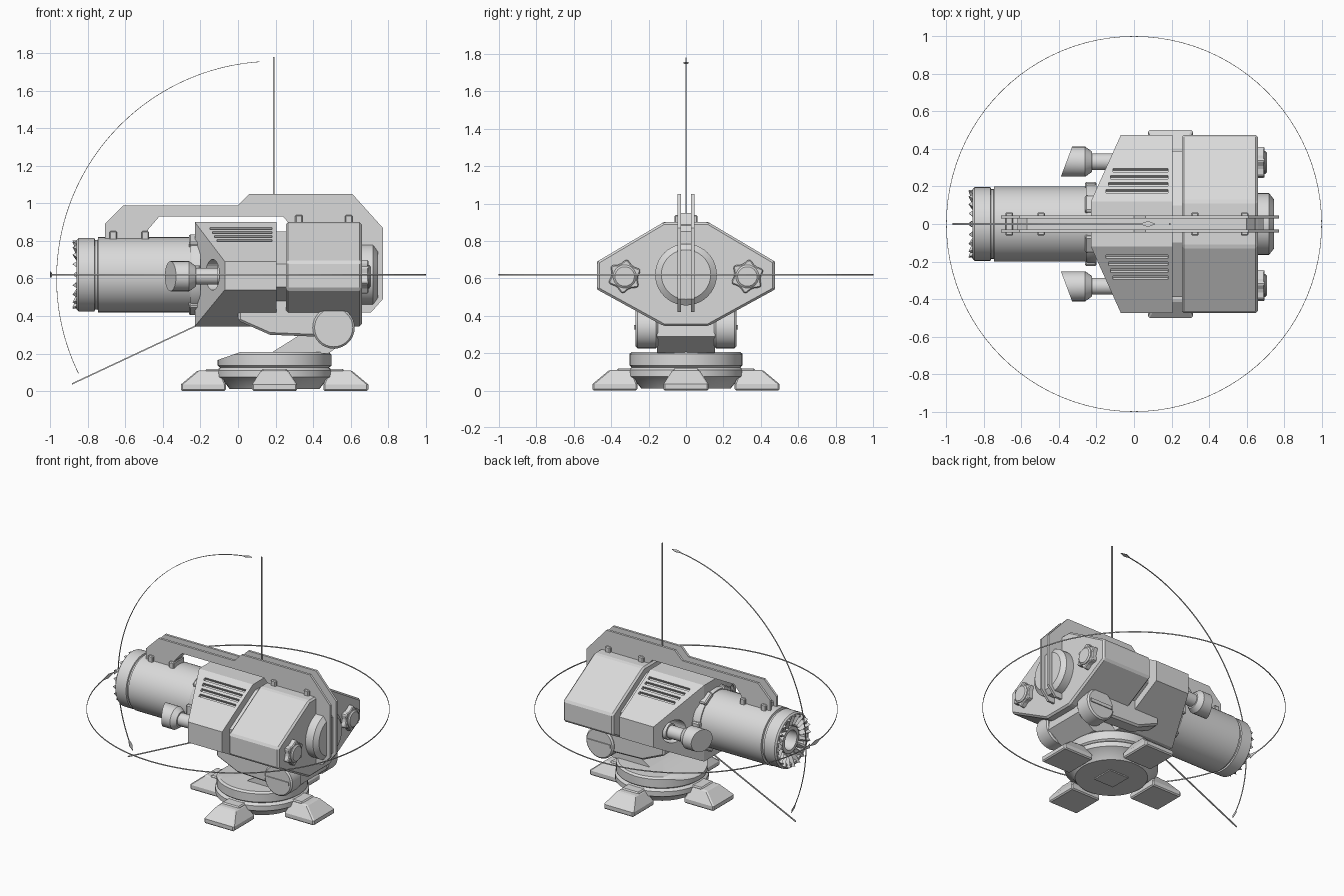
import bpy, bmesh, math
from mathutils import Matrix, Vector

if "Cube" in bpy.data.objects:
    bpy.data.objects.remove(bpy.data.objects["Cube"])

grey = bpy.data.materials.new("light_grey")
grey.diffuse_color = (0.7, 0.7, 0.7, 1)
grey.use_nodes = True
grey.node_tree.nodes["Principled BSDF"].inputs["Base Color"].default_value = grey.diffuse_color
TAU = 2 * math.pi


def finish(name, bm, smooth=False, bevel=0):
    bmesh.ops.recalc_face_normals(bm, faces=bm.faces[:])
    me = bpy.data.meshes.new(name)
    bm.to_mesh(me)
    bm.free()
    me.materials.append(grey)
    ob = bpy.data.objects.new(name, me)
    bpy.context.collection.objects.link(ob)
    if smooth:
        bpy.ops.object.select_all(action='DESELECT')
        ob.select_set(True)
        bpy.context.view_layer.objects.active = ob
        bpy.ops.object.shade_smooth_by_angle(angle=math.radians(35))
    if bevel:
        m = ob.modifiers.new("bevel", 'BEVEL')
        m.width, m.segments, m.angle_limit = bevel, 1, math.radians(25)
    return ob


def add_prism(bm, pts, axis, a, b):
    """Extrude a 2D profile along x (pts = y,z), y (x,z) or z (x,y)."""
    put = {'x': lambda p, t: (t, p[0], p[1]), 'y': lambda p, t: (p[0], t, p[1]),
           'z': lambda p, t: (p[0], p[1], t)}[axis]
    lo = [bm.verts.new(put(p, a)) for p in pts]
    hi = [bm.verts.new(put(p, b)) for p in pts]
    n = len(pts)
    bm.faces.new(lo)
    bm.faces.new(hi[::-1])
    for i in range(n):
        bm.faces.new((lo[i], lo[(i + 1) % n], hi[(i + 1) % n], hi[i]))
    return lo + hi


def prism(name, pts, axis, a, b, bevel=0):
    bm = bmesh.new()
    add_prism(bm, pts, axis, a, b)
    return finish(name, bm, bevel=bevel)


def add_box(bm, x0, x1, y0, y1, z0, z1):
    return add_prism(bm, [(x0, y0), (x1, y0), (x1, y1), (x0, y1)], 'z', z0, z1)


def lathe(name, prof, axis, origin, n=40, cut=None):
    """Spin (along, radius) points around an axis; optionally trim by a plane."""
    bm = bmesh.new()
    o = Vector(origin)
    vs = [bm.verts.new(o + Vector((t, 0, r) if axis == 'x' else (r, 0, t))) for t, r in prof]
    es = [bm.edges.new(p) for p in zip(vs, vs[1:])]
    bmesh.ops.spin(bm, geom=vs + es, cent=o, axis=(1, 0, 0) if axis == 'x' else (0, 0, 1),
                   angle=TAU, steps=n, use_duplicate=False)
    bmesh.ops.remove_doubles(bm, verts=bm.verts[:], dist=1e-4)
    if cut:
        g = bm.verts[:] + bm.edges[:] + bm.faces[:]
        r = bmesh.ops.bisect_plane(bm, geom=g, plane_co=cut[0], plane_no=cut[1], clear_outer=True)
        es = [e for e in r['geom_cut'] if isinstance(e, bmesh.types.BMEdge)]
        bmesh.ops.holes_fill(bm, edges=es, sides=0)
    return finish(name, bm, smooth=True)


def ribbon(name, pts, side, widths, thick):
    bm = bmesh.new()
    s = Vector(side)
    rows = [(bm.verts.new(Vector(p) + s * w), bm.verts.new(Vector(p) - s * w)) for p, w in zip(pts, widths)]
    for (a, b), (c, d) in zip(rows, rows[1:]):
        bm.faces.new((a, b, d, c))
    ob = finish(name, bm)
    m = ob.modifiers.new("thickness", 'SOLIDIFY')
    m.thickness, m.offset = thick, 0


# base plate and turntable
BX, AZ = 0.195, 0.62
lathe("base_plate", [(.012, 0), (.012, .24), (.05, .27), (.075, .31), (.11, .31), (.125, .29), (.125, 0)],
      'z', (BX, 0, 0))
lathe("turntable", [(.12, 0), (.12, .285), (.135, .303), (.195, .303), (.207, .29), (.207, 0)],
      'z', (BX, 0, 0), cut=((-.11, 0, .165), (-.33, 0, .94)))
bm = bmesh.new()
add_box(bm, BX - .08, BX + .08, -.08, .08, .004, .014)
finish("base_bottom_plate", bm)

# four feet
for i in range(4):
    bm = bmesh.new()
    add_box(bm, .26, .50, -.12, .12, 0, .035)
    top = add_box(bm, .26, .50, -.12, .12, .035, .11)[4:]
    for v in top:
        v.co.x = .41 if v.co.x > .4 else .29
        v.co.y *= .6
    add_box(bm, .2, .37, -.07, .07, .05, .118)
    bmesh.ops.remove_doubles(bm, verts=bm.verts[:], dist=1e-4)
    bmesh.ops.transform(bm, verts=bm.verts[:],
                        matrix=Matrix.Translation((BX, 0, 0)) @ Matrix.Rotation(i * TAU / 4, 4, 'Z'))
    finish(f"foot_{i + 1}", bm, bevel=.008)

# neck, hinge and support arms
prism("neck", [(.17, .2), (.48, .2), (.61, .29), (.60, .38), (.52, .44), (.42, .4), (.33, .3)], 'y', -.155, .155)
for s, side in ((-1, "front"), (1, "back")):
    prism(f"support_arm_{side}", [(0, .45), (0, .375), (.17, .30), (.42, .29), (.51, .25), (.6, .4), (.5, .5), (.2, .5)],
          'y', s * .15, s * .255, bevel=.012)
    bm = bmesh.new()
    bmesh.ops.create_cone(bm, cap_ends=True, segments=32, radius1=.112, radius2=.112, depth=.12,
                          matrix=Matrix.Translation((.51, s * .21, .338)) @ Matrix.Rotation(TAU / 4, 4, 'X'))
    finish(f"hinge_disc_{side}", bm, smooth=True, bevel=.01)
    bm = bmesh.new()
    add_box(bm, -.09, .09, s * .265, s * .277, -.012, .012)
    bmesh.ops.transform(bm, verts=bm.verts[:], matrix=Matrix.Translation((.51, 0, .338)))
    finish(f"hinge_bar_{side}", bm)

# housing: eight-sided, rear block, core in the gap, tapered front block
OCT = [(.12, .9), (.475, .69), (.475, .54), (.12, .345), (-.12, .345), (-.475, .54), (-.475, .69), (-.12, .9)]
prism("housing_rear", OCT, 'x', .255, .66, bevel=.012)
prism("housing_core", [(y * .82, AZ + (z - AZ) * .82) for y, z in OCT], 'x', .19, .27)
bm = bmesh.new()
vs = add_prism(bm, OCT, 'x', -.23, .205)
for v in vs[:8]:
    if abs(v.co.y) > .3:
        v.co.x = -.07
bmesh.ops.delete(bm, geom=[f for f in bm.faces if all(v in vs[:8] for v in f.verts)], context='FACES_ONLY')
for ids in ((0, 1, 2, 3), (4, 5, 6, 7), (0, 3, 4, 7)):
    bm.faces.new([vs[i] for i in ids])
front = finish("housing_front", bm)

# cutter: vent slots and gun sockets
bm = bmesh.new()
for s in (-1, 1):
    for k, y in enumerate((.175, .212, .249, .286)):
        part = add_box(bm, -.15 + .013 * k, .18, -.011, .011, -.022, .022)
        bmesh.ops.transform(bm, verts=part, matrix=Matrix.Translation((0, s * y, .9 - (y - .12) * .5915))
                            @ Matrix.Rotation(-s * math.radians(30.6), 4, 'X'))
    bmesh.ops.create_cone(bm, cap_ends=True, segments=32, radius1=.082, radius2=.082, depth=.4,
                          matrix=Matrix.Translation((-.2, s * .33, AZ)) @ Matrix.Rotation(TAU / 4, 4, 'Y'))
cutter = finish("cutter", bm)
cutter.hide_render = True
m = front.modifiers.new("cut", 'BOOLEAN')
m.object, m.operation, m.solver = cutter, 'DIFFERENCE', 'EXACT'
with bpy.context.temp_override(object=front, active_object=front):
    bpy.ops.object.modifier_apply(modifier="cut")
bpy.data.objects.remove(cutter)

# main barrel with hollow muzzle, inner tube and teeth
O = (0, 0, AZ)
lathe("barrel", [(-.72, 0), (-.72, .155), (-.85, .155), (-.86, .165), (-.86, .185), (-.85, .196), (-.765, .196),
                 (-.762, .186), (-.748, .186), (-.745, .2), (-.2, .2), (-.2, 0)], 'x', O, 48)
lathe("barrel_inner_tube", [(-.73, 0), (-.73, .07), (-.845, .07), (-.845, .095), (-.72, .095)], 'x', O)
lathe("barrel_collar", [(-.255, .19), (-.255, .208), (-.245, .215), (-.2, .215), (-.2, .19)], 'x', O)
bm = bmesh.new()
for i in range(20):
    part = add_prism(bm, [(-.79, -.018), (-.856, -.018), (-.882, 0), (-.856, .018), (-.79, .018)], 'z', .105, .182)
    for v in part:
        v.co.y *= v.co.z / .17
        if v.co.z < .12 and v.co.x < -.8:
            v.co.x += .03
    bmesh.ops.transform(bm, verts=part, matrix=Matrix.Translation(O) @ Matrix.Rotation(i * TAU / 20, 4, 'X'))
finish("muzzle_teeth", bm)
bm = bmesh.new()
for i in range(6):
    part = add_box(bm, -.262, -.2, -.05, .05, .19, .225)
    bmesh.ops.transform(bm, verts=part, matrix=Matrix.Translation(O) @ Matrix.Rotation((i + .5) * TAU / 6, 4, 'X'))
finish("collar_clamps", bm, bevel=.008)
lathe("rear_cap", [(.65, 0), (.65, .165), (.72, .165), (.745, .132), (.745, 0)], 'x', O)

# side guns and rear star knobs
for s, side in ((-1, "front"), (1, "back")):
    lathe(f"side_gun_{side}", [(-.45, 0), (-.45, .08), (-.26, .08), (-.225, .055), (-.225, .045), (-.11, .045),
                               (-.11, .058), (.01, .058), (.01, 0)],
          'x', (0, s * .332, AZ - .008), 28, cut=((-.39, s * .252, AZ), (-.936, s * .351, 0)))
    star = []
    for i in range(24):
        r, a = (.072, .09, .09, .072)[i % 4], (i + (0, .25, -.25, 0)[i % 4]) * TAU / 24
        star.append((s * .328 + r * math.cos(a), .61 + r * math.sin(a)))
    prism(f"star_knob_{side}", star, 'x', .65, .695, bevel=.006)
    lathe(f"knob_hub_{side}", [(.65, 0), (.65, .062), (.7, .062), (.708, .052), (.708, 0)], 'x', (0, s * .328, .61), 24)

# carrying rail: two plates, filler and bolts
RAIL = [(-.71, .79), (-.71, .89), (-.61, .99), (0, .99), (.06, 1.05), (.61, 1.05), (.772, .87), (.772, .49),
        (.71, .42), (.65, .42), (.65, .885), (.28, .885), (.24, .93), (-.42, .93), (-.48, .86), (-.48, .79)]
FILL = [(-.62, .79), (-.62, .90), (-.57, .95), (.6, .95), (.69, .85), (.69, .49), (.65, .45), (.65, .885),
        (.28, .885), (.24, .93), (-.42, .93), (-.48, .86), (-.48, .79)]
for s, side in ((-1, "front"), (1, "back")):
    prism(f"rail_plate_{side}", RAIL, 'y', s * .028, s * .045)
prism("rail_filler", FILL, 'y', -.03, .03)
bm = bmesh.new()
for x, z in ((-.665, .825), (-.495, .825), (.325, .91), (.59, .91)):
    add_box(bm, x - .02, x + .02, -.062, .062, z - .04, z + .028)
finish("rail_bolts", bm, bevel=.006)

# motion guides: turning circle, tilt arc and two limit lines
n = 96
ring = [(math.cos(math.pi + i * TAU / n), math.sin(math.pi + i * TAU / n), AZ) for i in range(n + 1)]
ribbon("turning_circle", ring, (0, 0, 1), [.002, .016] + [.004] * (n - 3) + [.004, .016, .002], .003)
a0, a1 = math.radians(94), math.radians(206)
arc = [(BX + 1.162 * math.cos(a0 + (a1 - a0) * i / 60), 0, .6 + 1.158 * math.sin(a0 + (a1 - a0) * i / 60))
       for i in range(61)]
ribbon("tilt_arc", arc, (0, 1, 0), [.001, .016] + [.004] * 57 + [.016, .001], .003)
ribbon("upper_limit_line", [(.19, 0, .95), (.19, 0, 1.78)], (0, 1, 0), [.004, .004], .007)
ribbon("lower_limit_line", [(-.2, 0, .359), (-.885, 0, .038)], (0, 1, 0), [.004, .004], .007)
